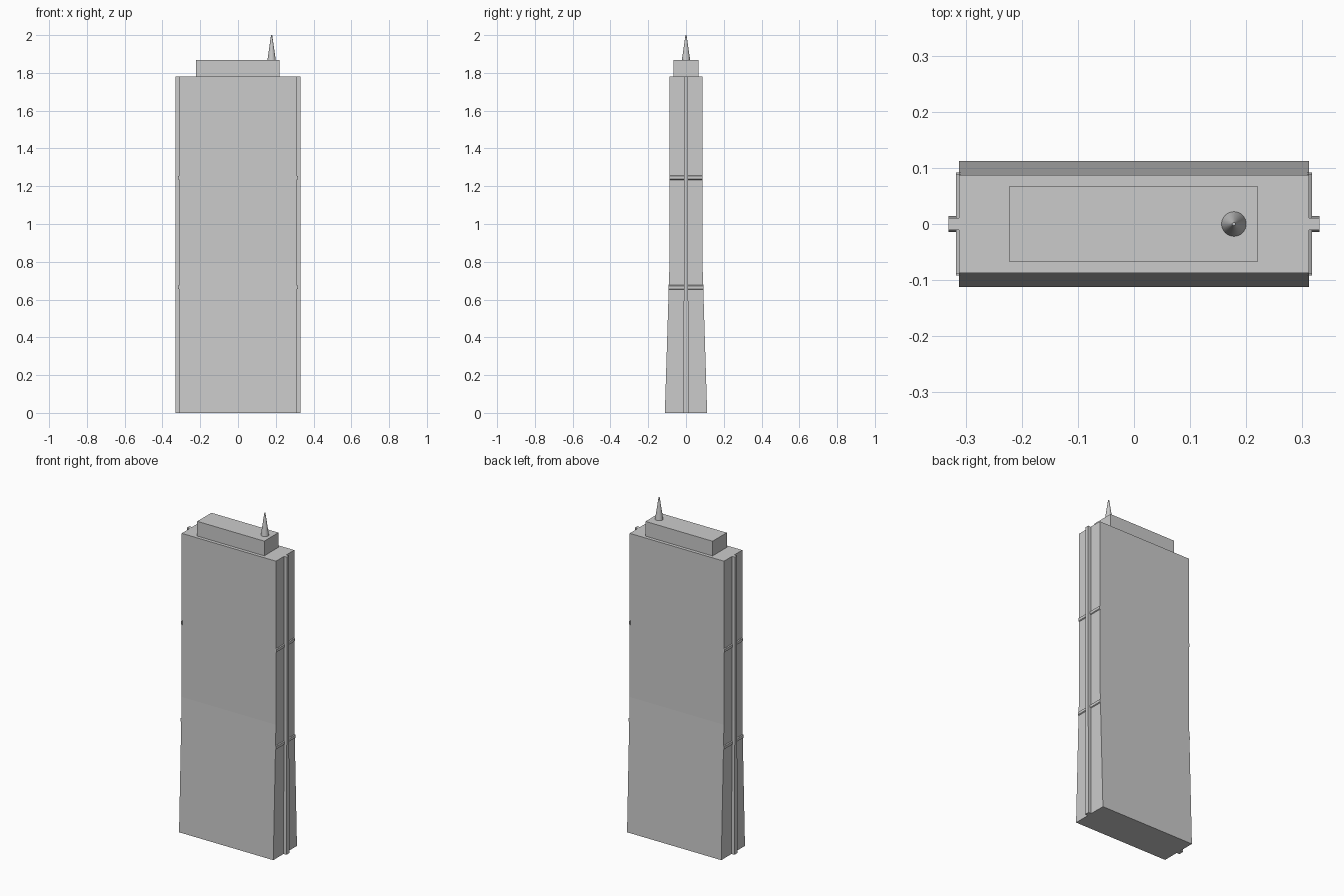
import bpy, bmesh

if "Cube" in bpy.data.objects:
    bpy.data.objects.remove(bpy.data.objects["Cube"])


def prism(name, profile, axis, start, end):
    """Extrude a closed 2D profile along x ((y, z) points) or y ((x, z) points)."""
    bm = bmesh.new()
    place = (lambda p, t: (t, p[0], p[1])) if axis == "x" else (lambda p, t: (p[0], t, p[1]))
    face = bm.faces.new([bm.verts.new(place(p, start)) for p in profile])
    moved = bmesh.ops.extrude_face_region(bm, geom=[face])["geom"]
    verts = [v for v in moved if isinstance(v, bmesh.types.BMVert)]
    step = end - start
    bmesh.ops.translate(bm, verts=verts, vec=(step, 0, 0) if axis == "x" else (0, step, 0))
    bmesh.ops.recalc_face_normals(bm, faces=bm.faces)
    mesh = bpy.data.meshes.new(name)
    bm.to_mesh(mesh)
    bm.free()
    obj = bpy.data.objects.new(name, mesh)
    bpy.context.collection.objects.link(obj)
    return obj


def tapered(base, top):
    """Symmetric outline that narrows up to the bend, then rises straight."""
    right = [(base, 0), (top, BEND), (top, ROOF)]
    return right + [(-y, z) for y, z in reversed(right)]


def mirror_x(obj):
    mod = obj.modifiers.new("Mirror", "MIRROR")
    mod.use_axis[0] = True


ROOF, BEND, HALF = 1.78, 0.8, 0.312

# Main tower slab, flared towards the ground
prism("tower_slab", tapered(0.112, 0.087), "x", -HALF, HALF)

# Vertical fins on the narrow ends
mirror_x(prism("end_fin", tapered(0.0145, 0.011), "x", HALF, 0.331))

# Slim horizontal bands across the narrow ends
for name, z, half_y in (("lower_band", 0.665, 0.092), ("upper_band", 1.245, 0.088)):
    outline = [(HALF - 0.004, z - 0.014), (0.317, z - 0.008),
               (0.317, z + 0.008), (HALF - 0.004, z + 0.014)]
    mirror_x(prism(name, outline, "y", -half_y, half_y))

# Rooftop penthouse block
block = [(-0.067, ROOF), (0.067, ROOF), (0.067, 1.868), (-0.067, 1.868)]
prism("penthouse", block, "x", -0.223, 0.221)

# Antenna spire
bpy.ops.mesh.primitive_cone_add(vertices=32, radius1=0.022, radius2=0.003,
                                depth=0.132, location=(0.178, 0, 1.934))
bpy.context.object.name = "spire"
bpy.ops.object.shade_smooth_by_angle()
